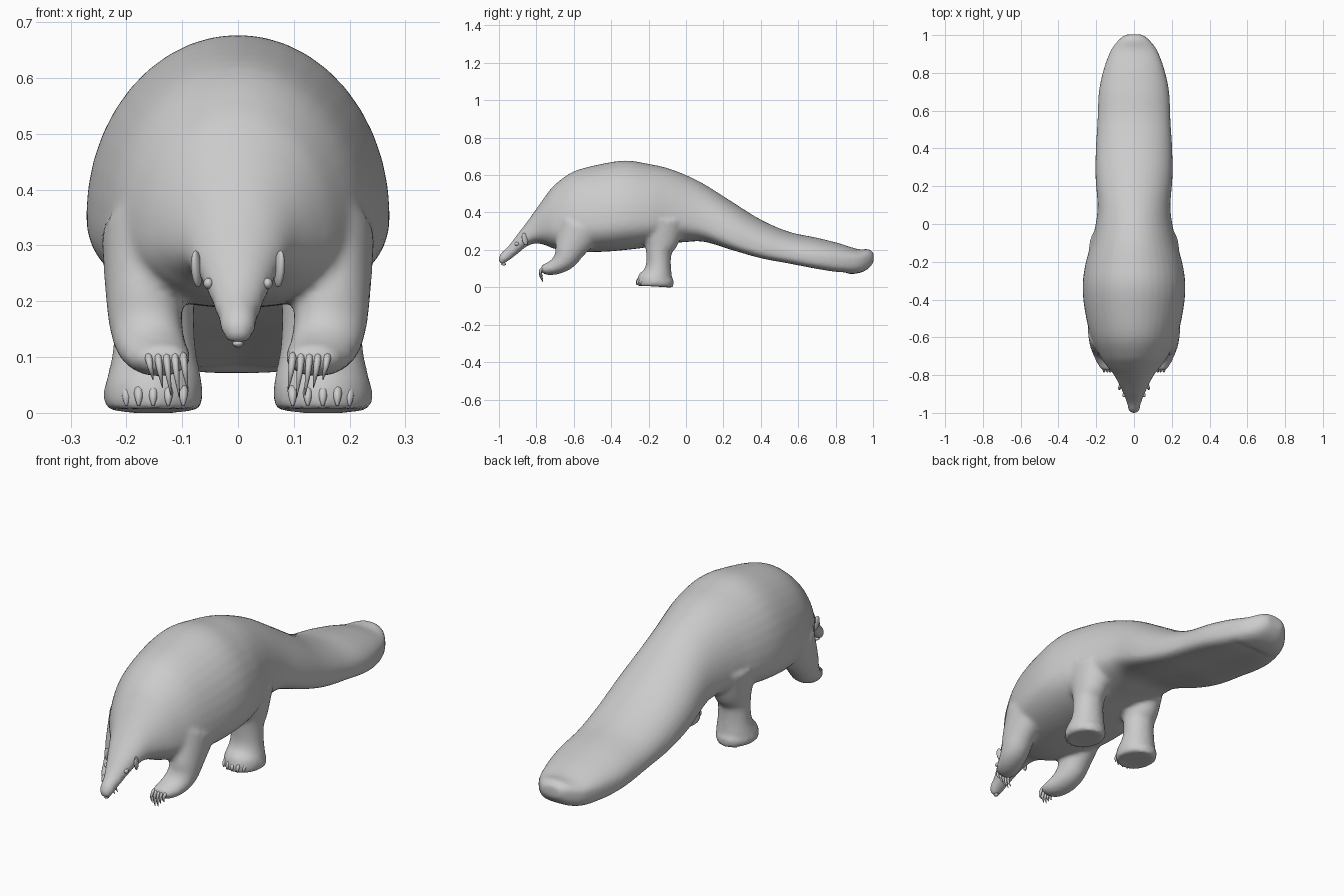
import bpy, bmesh, math
from mathutils import Vector

if "Cube" in bpy.data.objects:
    bpy.data.objects.remove(bpy.data.objects["Cube"])


def loft(bm, rings):
    # skins a list of closed rings and caps both ends
    vs = [[bm.verts.new(p) for p in r] for r in rings]
    n = len(vs[0])
    for a, b in zip(vs, vs[1:]):
        for i in range(n):
            j = (i + 1) % n
            bm.faces.new((a[i], a[j], b[j], b[i]))
    bm.faces.new(vs[0][::-1])
    bm.faces.new(vs[-1])


def spline(rows, steps):
    # Catmull-Rom interpolation of table rows
    out = []
    for i in range(len(rows) - 1):
        p = [rows[max(0, min(len(rows) - 1, i + k))] for k in (-1, 0, 1, 2)]
        for s in range(steps):
            t = s / steps
            out.append([.5 * (2 * b + (c - a) * t + (2 * a - 5 * b + 4 * c - d) * t * t
                              + (3 * b - a - 3 * c + d) * t ** 3) for a, b, c, d in zip(*p)])
    out.append(list(rows[-1]))
    return out


def tube(bm, rows, side=1, n=20, steps=4):
    # rows: x, y, z, half width across x, half depth across the path
    rows = spline(rows, steps)
    pts = [Vector((side * r[0], r[1], r[2])) for r in rows]
    rings = []
    for i, r in enumerate(rows):
        t = pts[min(i + 1, len(pts) - 1)] - pts[max(i - 1, 0)]
        t.x = 0
        d = Vector((1, 0, 0)).cross(t.normalized())
        rings.append([pts[i] + Vector((math.cos(a) * r[3], 0, 0)) + d * math.sin(a) * r[4]
                      for a in (2 * math.pi * k / n for k in range(n))])
    loft(bm, rings)


def finish(bm, name):
    bmesh.ops.recalc_face_normals(bm, faces=bm.faces)
    me = bpy.data.meshes.new(name)
    bm.to_mesh(me)
    bm.free()
    me.shade_smooth()
    ob = bpy.data.objects.new(name, me)
    bpy.context.collection.objects.link(ob)
    return ob


# body stations: y, bottom, top, half width, height fraction of the widest point
BODY = [
    (-1.0, .135, .165, .017, .5), (-.985, .122, .188, .030, .5), (-.95, .142, .220, .037, .5),
    (-.90, .180, .285, .056, .5), (-.85, .220, .350, .080, .42), (-.80, .235, .420, .106, .38),
    (-.75, .225, .490, .145, .36), (-.70, .205, .550, .180, .34), (-.60, .190, .620, .228, .32),
    (-.45, .190, .660, .262, .32), (-.32, .200, .678, .272, .32), (-.20, .215, .660, .255, .32),
    (-.10, .232, .638, .225, .32), (.0, .242, .600, .203, .3), (.10, .238, .550, .193, .3),
    (.25, .188, .455, .204, .3), (.40, .145, .362, .202, .32), (.55, .117, .297, .193, .35),
    (.70, .088, .265, .186, .4), (.82, .070, .235, .160, .5), (.92, .075, .204, .122, .6),
    (.975, .100, .205, .080, .6), (1.003, .135, .185, .045, .6)]


def body_ring(row, n=40):
    y, zb, zt, w, f = row
    zc = zb + f * (zt - zb)
    tail = min(1, max(0, (y - .0) / .3))
    e = 2.3 + 1.2 * tail
    ring = []
    for k in range(n):
        a = 2 * math.pi * k / n
        c, s = math.cos(a), math.sin(a)
        if s >= 0:
            x, z = w * c, zc + (zt - zc) * s
        else:
            x = w * math.copysign(abs(c) ** (2 / e), c)
            z = zc - (zc - zb) * abs(s) ** (2 / e) + .018 * tail * (1 - abs(x / w)) * (y < .85)
        ring.append((x, y, z))
    return ring


bm = bmesh.new()
loft(bm, [body_ring(r) for r in spline(BODY, 4)])
for s in (-1, 1):
    # hind leg column with a flat, wider foot
    tube(bm, [(.15, -.13, .36, .09, .13), (.15, -.135, .25, .078, .098), (.15, -.145, .19, .072, .070),
              (.15, -.147, .12, .074, .067), (.15, -.153, .07, .083, .080),
              (.152, -.163, .035, .090, .099), (.152, -.160, .012, .086, .096),
              (.152, -.160, .004, .080, .088)], s)
    # foreleg sweeping forward into the paw
    tube(bm, [(.165, -.56, .32, .08, .12), (.168, -.615, .215, .070, .085), (.165, -.645, .155, .066, .066),
              (.155, -.685, .118, .064, .048), (.142, -.73, .100, .058, .036),
              (.135, -.762, .098, .046, .026), (.133, -.775, .098, .030, .014)], s)
body = finish(bm, "body_with_legs")
# fuse the lofts into one soft skin
rm = body.modifiers.new("fuse", 'REMESH')
rm.mode = 'VOXEL'
rm.voxel_size = .010
rm.use_smooth_shade = True
sm = body.modifiers.new("soften", 'SMOOTH')
sm.factor = .5
sm.iterations = 8

# long curved front claws
bm = bmesh.new()
for s in (-1, 1):
    for i, (x, size) in enumerate([(.098, .8), (.113, 1.0), (.128, .95), (.143, .75), (.160, .55)]):
        drop = .070 * size
        tube(bm, [(x, -.745, .100, .008, .009), (x, -.770, .098, .007, .009),
                  (x - .003, -.779, .098 - drop * .45, .005, .007),
                  (x - .008, -.765, .098 - drop, .001, .001)], s, 8, 3)
finish(bm, "front_claws")

# short hind toenails
bm = bmesh.new()
for s in (-1, 1):
    for x, y in [(.098, -.232), (.125, -.246), (.152, -.249), (.178, -.246), (.200, -.230)]:
        tube(bm, [(x, y + .02, .042, .009, .010), (x, y, .040, .009, .011),
                  (x, y - .012, .027, .007, .008), (x, y - .014, .012, .002, .002)], s, 8, 3)
finish(bm, "hind_toenails")


def ball(name, loc, scale, rot=(0, 0, 0)):
    bpy.ops.mesh.primitive_uv_sphere_add(segments=16, ring_count=10, radius=1, location=loc, rotation=rot)
    ob = bpy.context.object
    ob.name = name
    ob.scale = scale
    bpy.ops.object.shade_smooth()


# ears, eyes and mouth tip
for s, side in ((-1, "right"), (1, "left")):
    ball("ear_" + side, (s * .074, -.862, .258), (.009, .016, .034), (.25, 0, s * .35))
    ball("eye_" + side, (s * .053, -.905, .232), (.009, .012, .010))
ball("mouth_tip", (0, -.975, .124), (.010, .014, .007))
